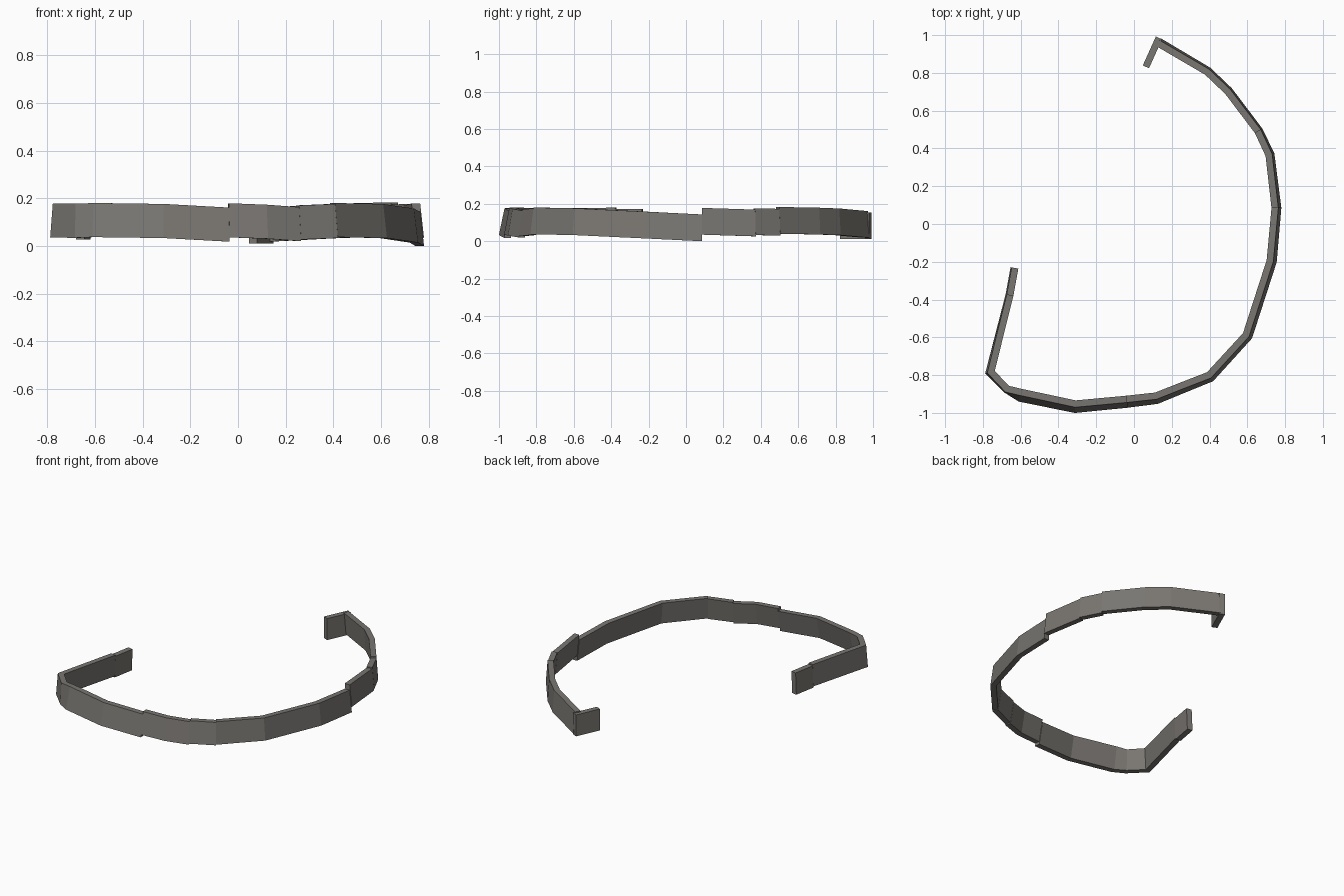
import bpy
import bmesh
from mathutils import Vector

cube = bpy.data.objects.get("Cube")
if cube:
    bpy.data.objects.remove(cube, do_unlink=True)

HEIGHT = 0.143
HALF = 0.018

stone = bpy.data.materials.new("warm_grey_stone")
stone.use_nodes = True
colour = (0.19, 0.18, 0.165, 1)
stone.diffuse_color = colour
stone.node_tree.nodes["Principled BSDF"].inputs["Base Color"].default_value = colour


def outward_normals(points):
    """Mitred sideways offset (left of travel) at each point of a path."""
    sides = []
    for a, b in zip(points, points[1:]):
        d = (b - a).normalized()
        sides.append(Vector((-d.y, d.x)))
    result = [sides[0]]
    for a, b in zip(sides, sides[1:]):
        m = (a + b).normalized()
        result.append(m / m.dot(a))
    return result + [sides[-1]]


def wall(name, stations):
    """Sweep a leaning slab through stations of (point, normal, base, lean)."""
    bm = bmesh.new()
    rings = []
    for point, normal, base, lean in stations:
        ring = []
        for side, top in ((-1, 0), (1, 0), (1, 1), (-1, 1)):
            p = point + normal * (side * HALF + (0 if top else lean))
            ring.append(bm.verts.new((p.x, p.y, base + top * HEIGHT)))
        rings.append(ring)
    for a, b in zip(rings, rings[1:]):
        for i in range(4):
            j = (i + 1) % 4
            bm.faces.new((a[i], a[j], b[j], b[i]))
    bm.faces.new(rings[0])
    bm.faces.new(rings[-1])
    bmesh.ops.recalc_face_normals(bm, faces=bm.faces)
    mesh = bpy.data.meshes.new(name)
    bm.to_mesh(mesh)
    bm.free()
    mesh.materials.append(stone)
    obj = bpy.data.objects.new(name, mesh)
    bpy.context.collection.objects.link(obj)
    return obj


# Top centre line: x, y, base height, lean, base height after a step (or None)
path = [
    (.127, .957, .018, .012, None),
    (.387, .805, .032, .01, None),
    (.497, .70, .036, .01, None),
    (.656, .49, .04, .01, .03),
    (.714, .365, .033, .012, .026),
    (.746, .085, .035, .016, 0),
    (.72, -.195, .014, .018, None),
    (.593, -.587, .033, .018, None),
    (.397, -.80, .037, .02, .033),
    (.25, -.857, .027, .023, .02),
    (.116, -.91, .03, .025, None),
    (-.04, -.927, .036, .028, .018),
    (-.31, -.952, .033, .03, None),
    (-.60, -.89, .037, .033, None),
    (-.672, -.873, .034, .005, None),
    (-.757, -.783, .035, .01, None),
    (-.656, -.376, .036, .006, .028),
    (-.63, -.233, .028, .006, None),
]
centres = [Vector(p[:2]) for p in path]
normals = outward_normals(centres)

# Split the curve into level pieces wherever the base steps
piece, count = [], 0
for centre, normal, (_, _, base, lean, after) in zip(centres, normals, path):
    piece.append((centre, normal, base, lean))
    if after is not None:
        count += 1
        wall(f"wall_section_{count}", piece)
        piece = [(centre, normal, after, lean)]
wall("wall_end_section", piece)

# Short return wall at the back end
ends = [Vector((.132, .985)), Vector((.063, .832))]
wall("return_wall", [(p, n, .011, 0) for p, n in zip(ends, outward_normals(ends))])
